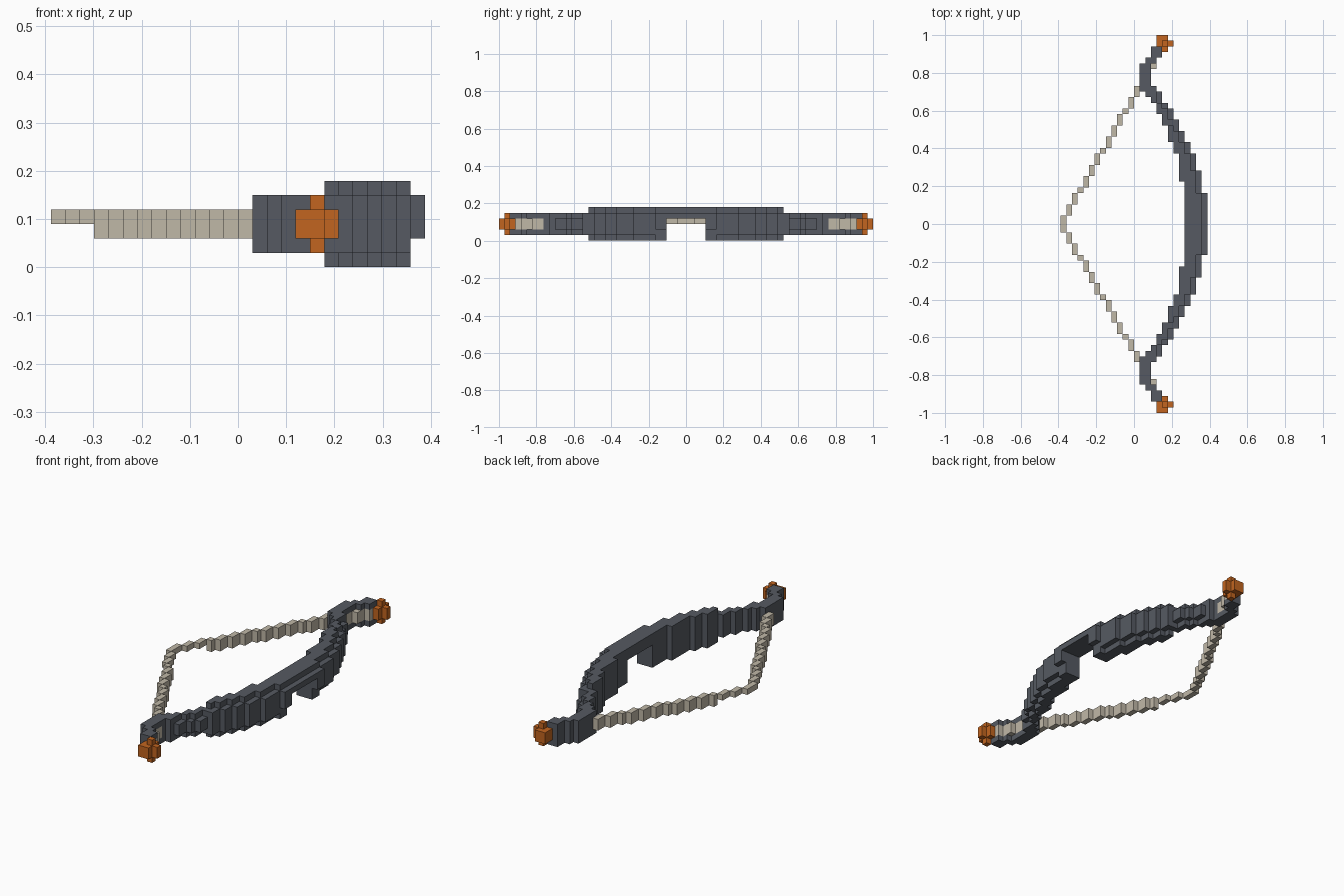
import bpy, bmesh
from mathutils import Vector

if "Cube" in bpy.data.objects:
    bpy.data.objects.remove(bpy.data.objects["Cube"])

V = 2 / 67            # edge length of one block
HALF_X = 13           # half the number of blocks across x


def material(name, rgb):
    m = bpy.data.materials.new(name)
    m.use_nodes = True
    m.diffuse_color = (*rgb, 1)
    bsdf = m.node_tree.nodes["Principled BSDF"]
    bsdf.inputs["Base Color"].default_value = (*rgb, 1)
    bsdf.inputs["Roughness"].default_value = 0.9
    return m


def add(cells, i, j, layers):
    """Blocks in column i at distance j from the middle, on both ends."""
    for k in layers:
        cells.add((i, j, k))
        cells.add((i, -j, k))


def steps(runs):
    """Expand (last j, column) pairs to one column per j."""
    out = []
    for last, col in runs:
        out += [col] * (last + 1 - len(out))
    return out


limb, cord, tips = set(), set(), set()

# Bow body: inner and outer edge columns from the grip outwards
inner = steps([(7, 22), (12, 21), (14, 20), (17, 19), (19, 18),
               (21, 17), (22, 16), (23, 15), (28, 14), (29, 15), (31, 16)])
outer = steps([(5, 25), (9, 24), (12, 23), (14, 22), (16, 21), (18, 20),
               (20, 19), (21, 18), (23, 17), (24, 16), (28, 15), (29, 16), (31, 17)])

for j, (a, b) in enumerate(zip(inner, outer)):
    for i in range(a, b + 1):
        edge = i == b
        if j <= 3:                       # raised grip above the opening
            layers = [4] if edge else [4, 5]
        elif j <= 17:                    # thick riser with rounded front
            layers = range(2 if j <= 5 else 1, 5) if edge else range(6)
        elif j <= 23:                    # thin limb with rounded front
            layers = range(2, 4) if edge and j > 18 else range(1, 5)
        elif j <= 25:
            layers = range(1, 5)
        else:                            # recurve with a groove for the cord
            layers = [1, 4] if edge and j <= 30 else range(1, 5)
            if edge and j <= 30:
                add(cord, i, j, [2, 3])
        add(limb, i, j, layers)
add(cord, 16, 28, [2, 3])

# Drawn cord
for j in range(25):
    i = max(0, round((j - 0.75) / 1.75))
    add(cord, i, j, [3] if i < 3 else [2, 3])

# Tip caps
add(tips, 18, 31, range(2, 4))
add(tips, 18, 32, range(1, 5))
for i, j in ((17, 32), (19, 32), (17, 33), (18, 33)):
    add(tips, i, j, [2, 3])

solid = limb | cord | tips
AXES = [Vector((1, 0, 0)), Vector((0, 1, 0)), Vector((0, 0, 1))]


def build(name, cells, mat):
    """Mesh the outside faces of a set of blocks."""
    bm = bmesh.new()
    for cell in sorted(cells):
        center = Vector((cell[0] - HALF_X + 0.5, cell[1], cell[2] + 0.5))
        for n in range(3):
            for s in (1, -1):
                near = list(cell)
                near[n] += s
                if tuple(near) in solid:
                    continue
                u, w = AXES[(n + 1) % 3] / 2, AXES[(n + 2) % 3] / 2 * s
                mid = center + AXES[n] * s / 2
                bm.faces.new([bm.verts.new((mid + p) * V)
                              for p in (-u - w, u - w, u + w, w - u)])
    bmesh.ops.remove_doubles(bm, verts=bm.verts, dist=V / 100)
    mesh = bpy.data.meshes.new(name)
    bm.to_mesh(mesh)
    bm.free()
    mesh.materials.append(mat)
    obj = bpy.data.objects.new(name, mesh)
    bpy.context.collection.objects.link(obj)


build("bow_limbs", limb, material("slate_grey", (0.092, 0.102, 0.122)))
build("bow_string", cord, material("pale_cord", (0.53, 0.48, 0.39)))
build("tip_caps", tips, material("burnt_orange", (0.54, 0.13, 0.014)))
